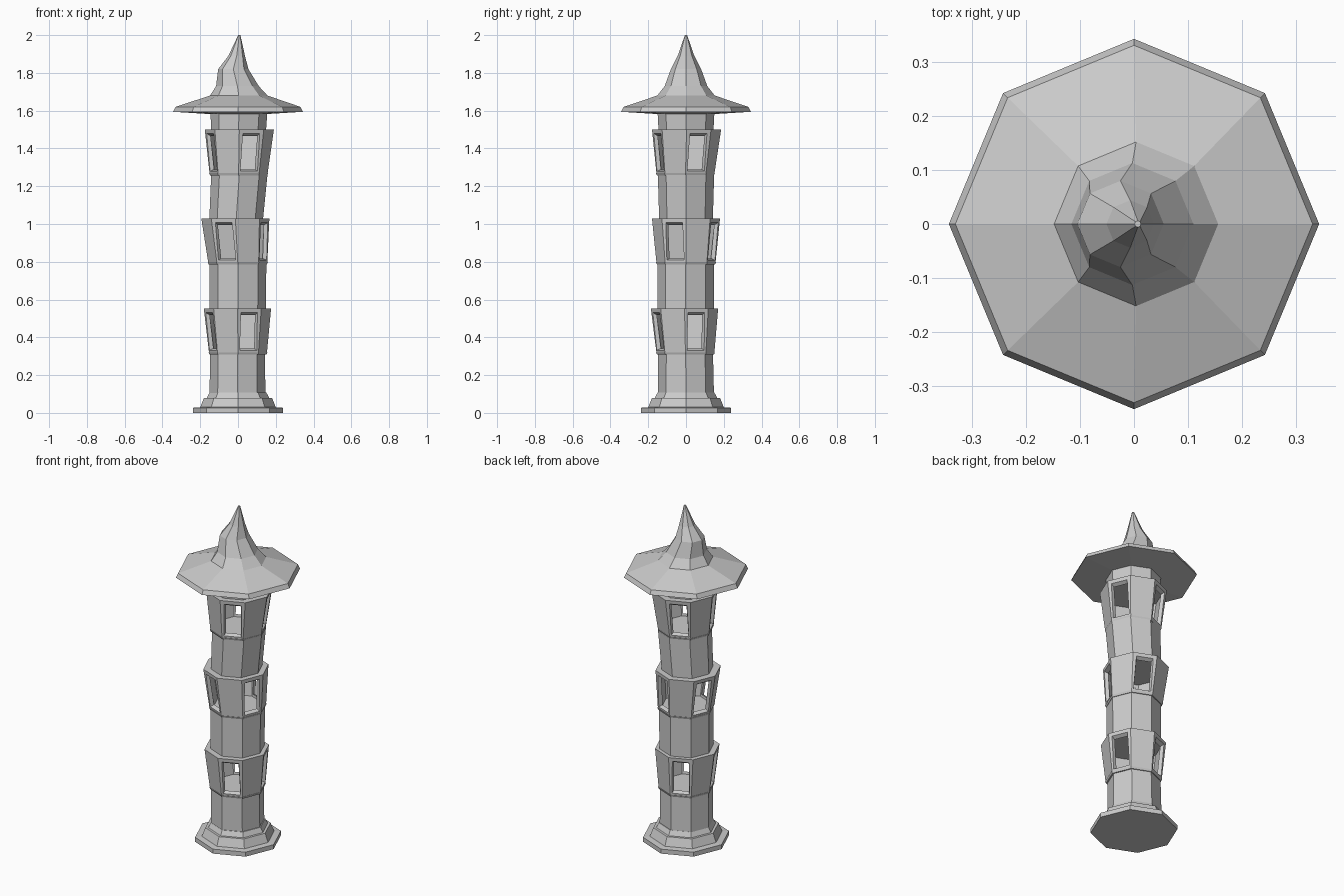
import bpy, bmesh, math

if "Cube" in bpy.data.objects:
    bpy.data.objects.remove(bpy.data.objects["Cube"])

SIDES = 8


def ring(z, r, cx=0.0, cy=0.0):
    """Octagon with a corner pointing along +x."""
    return [(cx + r * math.cos(math.tau * i / SIDES),
             cy + r * math.sin(math.tau * i / SIDES), z) for i in range(SIDES)]


def finish(name, bm):
    bmesh.ops.remove_doubles(bm, verts=bm.verts, dist=1e-5)
    bmesh.ops.recalc_face_normals(bm, faces=bm.faces)
    mesh = bpy.data.meshes.new(name)
    bm.to_mesh(mesh)
    bm.free()
    obj = bpy.data.objects.new(name, mesh)
    bpy.context.collection.objects.link(obj)
    return obj


def loft(name, rings):
    """Capped octagonal solid through a list of (z, r, cx, cy)."""
    bm = bmesh.new()
    loops = [[bm.verts.new(p) for p in ring(*r)] for r in rings]
    for a, b in zip(loops, loops[1:]):
        for i in range(SIDES):
            j = (i + 1) % SIDES
            bm.faces.new((a[i], a[j], b[j], b[i]))
    bm.faces.new(loops[0])
    bm.faces.new(loops[-1])
    return finish(name, bm)


def bilinear(q, u, v):
    low = [q[0][k] * (1 - u) + q[1][k] * u for k in range(3)]
    high = [q[3][k] * (1 - u) + q[2][k] * u for k in range(3)]
    return [low[k] * (1 - v) + high[k] * v for k in range(3)]


# Window corners as fractions of a wall panel
WINDOW = [(0.09, 0.07), (0.91, 0.07), (0.85, 0.91), (0.15, 0.91)]


def room(name, bottom, top, first, wall=0.022):
    """Flared hollow storey with a window in every second side."""
    bm = bmesh.new()

    def face(*pts):
        bm.faces.new([bm.verts.new(p) for p in pts])

    (z0, r0, x0, y0), (z1, r1, x1, y1) = bottom, top
    ob, ot = ring(*bottom), ring(*top)
    ib = ring(z0 + 0.012, r0 - wall, x0, y0)
    it = ring(z1 - 0.015, r1 - wall, x1, y1)
    for i in range(SIDES):
        j = (i + 1) % SIDES
        outer = (ob[i], ob[j], ot[j], ot[i])
        inner = (ib[i], ib[j], it[j], it[i])
        if i % 2 != first:
            face(*outer)
            face(*inner)
            continue
        holes = [[bilinear(q, u, v) for u, v in WINDOW] for q in (outer, inner)]
        for k in range(4):
            m = (k + 1) % 4
            for q, h in zip((outer, inner), holes):
                face(q[k], q[m], h[m], h[k])
            face(holes[0][k], holes[0][m], holes[1][m], holes[1][k])
    for cap in (ob, ot, ib, it):
        face(*cap)
    obj = finish(name, bm)
    # Floor and ceiling belong to the inner shell, so its faces look inward
    mesh = bmesh.new()
    mesh.from_mesh(obj.data)
    for f in mesh.faces:
        c = f.calc_center_median()
        if len(f.verts) == SIDES:
            if abs(c.z - z0 - 0.012) < 0.003 and f.normal.z < 0:
                f.normal_flip()
            if abs(c.z - z1 + 0.015) < 0.003 and f.normal.z > 0:
                f.normal_flip()
    mesh.to_mesh(obj.data)
    mesh.free()


# Stepped base
loft("base", [(0, 0.237), (0.027, 0.237), (0.03, 0.2), (0.08, 0.18),
              (0.08, 0.165), (0.108, 0.15)])

# Slightly wandering shaft pieces between the storeys
loft("shaft_lower", [(0.1, 0.148, -0.003, 0), (0.31, 0.145, -0.002, -0.002)])
loft("shaft_middle", [(0.54, 0.149, -0.001, -0.002), (0.795, 0.15, 0, -0.002)])
loft("shaft_upper", [(1.02, 0.142, -0.01, 0), (1.26, 0.149, 0.007, 0)])
loft("neck", [(1.49, 0.145, 0.003, 0), (1.6, 0.151, 0.005, 0)])

# Three windowed storeys with a small sill ring under each
storeys = [
    ("storey_lower", (0.315, 0.153, 0, -0.003), (0.552, 0.178, -0.003, -0.008), 0),
    ("storey_middle", (0.792, 0.156, -0.001, 0), (1.028, 0.18, -0.014, 0), 1),
    ("storey_upper", (1.263, 0.153, 0.003, -0.003), (1.5, 0.183, 0.007, 0.003), 0),
]
for name, low, high, first in storeys:
    room(name, low, high, first)
    z, r, cx, cy = low
    loft(name + "_sill", [(z - 0.006, r - 0.002, cx, cy), (z + 0.006, r + 0.003, cx, cy)])

# Wide brim and crooked pointed roof
loft("roof", [(1.582, 0.15), (1.594, 0.343), (1.62, 0.331), (1.68, 0.152, 0.004),
              (1.73, 0.113, -0.003), (1.82, 0.08, -0.025), (1.89, 0.044, -0.007),
              (2.0, 0.006, 0.007)])
